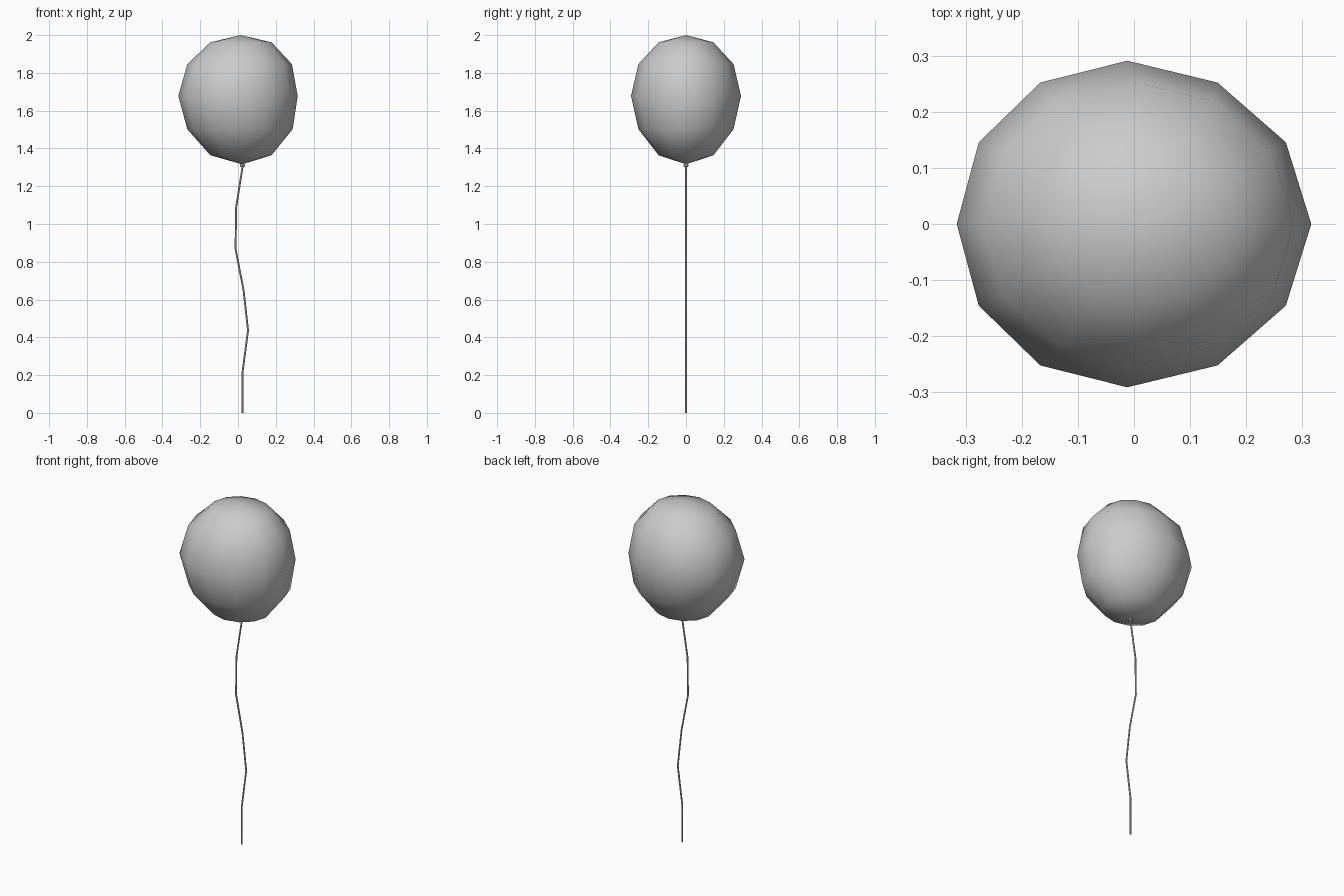
import bpy, bmesh
from math import sin, cos, pi

if "Cube" in bpy.data.objects:
    bpy.data.objects.remove(bpy.data.objects["Cube"])


def loft(name, rings, bottom=None, top=None):
    """Skin a stack of vertex rings, closing each end with a pole or a flat cap."""
    bm = bmesh.new()
    loops = [[bm.verts.new(p) for p in ring] for ring in rings]
    n = len(loops[0])
    for a, b in zip(loops, loops[1:]):
        for i in range(n):
            j = (i + 1) % n
            bm.faces.new((a[i], a[j], b[j], b[i]))
    for loop, pole in ((loops[0], bottom), (loops[-1], top)):
        if pole:
            v = bm.verts.new(pole)
            for i in range(n):
                bm.faces.new((loop[i], loop[(i + 1) % n], v))
        else:
            bm.faces.new(loop)
    bmesh.ops.recalc_face_normals(bm, faces=bm.faces)
    mesh = bpy.data.meshes.new(name)
    bm.to_mesh(mesh)
    bm.free()
    obj = bpy.data.objects.new(name, mesh)
    bpy.context.collection.objects.link(obj)
    return obj


def ring(cx, z, rx, ry, sides, lean=0.0):
    """Elliptical ring; lean shifts its front and back points sideways."""
    angles = [2 * pi * i / sides for i in range(sides)]
    return [(cx + rx * cos(a) + lean * sin(a) ** 2, ry * sin(a), z) for a in angles]


# Balloon body: slightly lopsided 12-sided egg (centre x, z, half width, half depth, lean)
profile = [
    (0.0155, 1.364, 0.162, 0.145, -0.002),
    (0.0105, 1.502, 0.279, 0.252, -0.006),
    (0.0, 1.678, 0.316, 0.291, -0.012),
    (0.0085, 1.846, 0.277, 0.252, -0.006),
    (0.0155, 1.962, 0.162, 0.145, -0.002),
]
balloon = loft("balloon", [ring(cx, z, rx, ry, 12, k) for cx, z, rx, ry, k in profile],
               bottom=(0.022, 0, 1.316), top=(0.014, 0, 2.0))
balloon.data.shade_smooth()

# Tied neck: small flared collar under the balloon
loft("knot", [ring(0.024, z, r, r, 8) for z, r in
              ((1.302, 0.008), (1.304, 0.014), (1.312, 0.014), (1.32, 0.007))])

# Wavy string hanging to the ground
path = [(0.024, 0), (0.024, 0.215), (0.053, 0.437), (0.029, 0.652),
        (-0.013, 0.868), (-0.010, 1.088), (0.025, 1.308)]
string = loft("string", [ring(x, z, 0.005, 0.005, 6) for x, z in path])
bpy.context.view_layer.objects.active = string
string.select_set(True)
bpy.ops.object.shade_smooth_by_angle()
